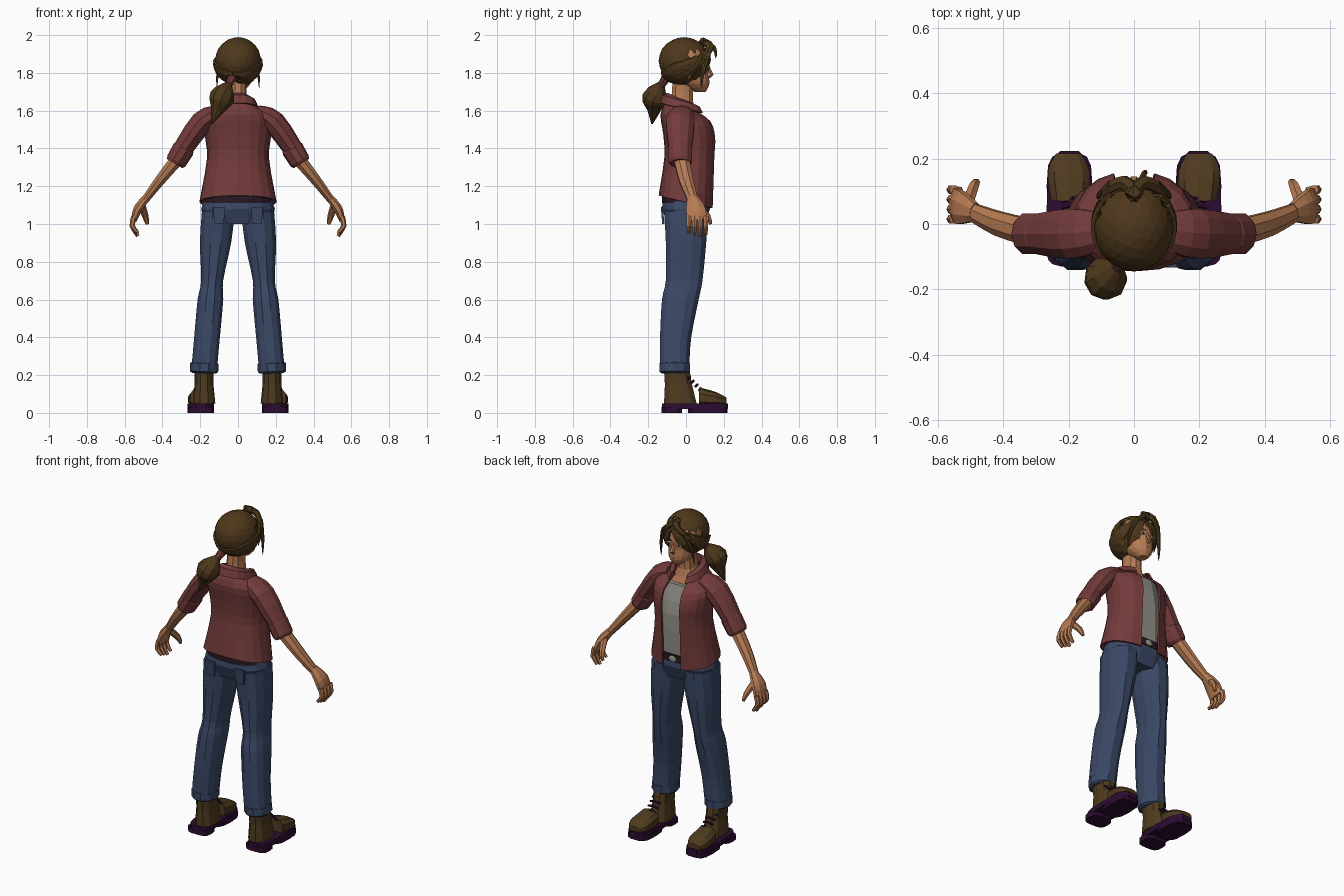
import bpy, bmesh, math
from mathutils import Vector

if "Cube" in bpy.data.objects:
    bpy.data.objects.remove(bpy.data.objects["Cube"])


def material(name, *srgb):
    mat = bpy.data.materials.new(name)
    mat.use_nodes = True
    colour = [channel ** 2.2 for channel in srgb] + [1]
    mat.diffuse_color = colour
    mat.node_tree.nodes["Principled BSDF"].inputs["Base Color"].default_value = colour
    return mat


skin = material("skin", .71, .48, .33)
hair = material("brown hair", .31, .23, .13)
shirt = material("maroon shirt", .45, .24, .24)
denim = material("blue denim", .24, .29, .4)
leather = material("brown leather", .31, .24, .14)
rubber = material("dark purple rubber", .19, .08, .21)
cotton = material("grey cotton", .58, .57, .54)
belt = material("dark belt", .17, .12, .16)
eye_white = material("eye white", .8, .76, .72)
lip = material("lips", .59, .33, .27)


def finish(name, bm, mat):
    bmesh.ops.recalc_face_normals(bm, faces=bm.faces)
    mesh = bpy.data.meshes.new(name)
    bm.to_mesh(mesh)
    bm.free()
    mesh.materials.append(mat)
    part = bpy.data.objects.new(name, mesh)
    bpy.context.collection.objects.link(part)
    return part


def loft(name, rings, mat, closed=True):
    """Skin a list of point rings with quads, capping closed ones."""
    bm = bmesh.new()
    loops = [[bm.verts.new(point) for point in ring] for ring in rings]
    count = len(loops[0])
    for low, high in zip(loops, loops[1:]):
        for i in range(count if closed else count - 1):
            j = (i + 1) % count
            bm.faces.new((low[i], low[j], high[j], high[i]))
    if closed:
        bm.faces.new(loops[0])
        bm.faces.new(loops[-1])
    return finish(name, bm, mat)


def smooth(rows, steps=3):
    """Pass a spline through a few key rows."""
    result = []
    last = len(rows) - 1
    for i in range(last):
        keys = [rows[min(max(i + k, 0), last)] for k in (-1, 0, 1, 2)]
        for step in range(steps):
            t = step / steps
            result.append([b + t / 2 * (c - a + t * (2 * a - 5 * b + 4 * c - d + t * (3 * (b - c) + d - a)))
                           for a, b, c, d in zip(*keys)])
    return result + [list(rows[last])]


def power(value, exponent):
    return math.copysign(abs(value) ** exponent, value)


def tube(name, rows, mat, sides=8, ref=(0, 1, 0), side=1, axis=None, square=1):
    """Rows of x, y, z, radius along ref and, if not round, radius across it."""
    centres = [Vector((row[0] * side, row[1], row[2])) for row in rows]
    rings = []
    for i, (row, centre) in enumerate(zip(rows, centres)):
        ahead, behind = centres[min(i + 1, len(rows) - 1)], centres[max(i - 1, 0)]
        tangent = Vector(axis) if axis else (ahead - behind).normalized()
        along = (Vector(ref) - tangent * tangent.dot(Vector(ref))).normalized()
        across = tangent.cross(along)
        turns = [math.tau * (k + .5) / sides for k in range(sides)]
        rings.append([centre + along * row[3] * power(math.cos(turn), square)
                      + across * row[-1] * power(math.sin(turn), square) for turn in turns])
    return loft(name, rings, mat)


def stack(name, rows, mat, sides=12, side=1, x=0, lean=0, square=.85):
    """Level slices given as height, half width, centre y, half depth."""
    slices = [(x + lean * z, y, z, depth, width) for z, width, y, depth in rows]
    return tube(name, slices, mat, sides, side=side, axis=(0, 0, 1), square=square)


def open_cloth(name, rows, mat, opening, sides=19):
    """Level slices parted at the front, whose edges hang lower at hem and neck."""
    rings = []
    for z, width, y, depth in rows:
        gap = math.asin(opening / width)
        drop = abs(z - 1.42) / 4
        ring = []
        for k in range(sides):
            turn = gap + 2 * (math.pi - gap) * k / (sides - 1)
            front = math.cos(turn)
            ring.append((width * power(math.sin(turn), .85), y + depth * power(front, .85),
                         z - drop * (front + 1) / 2))
        rings.append(ring)
    part = loft(name, rings, mat, closed=False)
    thickness = part.modifiers.new("thickness", "SOLIDIFY")
    thickness.thickness, thickness.offset = .01, 0


def band(name, start, end, mat, side):
    """A rolled cuff with rounded lips."""
    rows = []
    for t, scale in ((0, .85), (.15, 1), (.85, 1), (1, .85)):
        row = [a + (b - a) * t for a, b in zip(start, end)]
        rows.append(row[:3] + [radius * scale for radius in row[3:]])
    tube(name, rows, mat, 10, side=side)


def blob(name, centre, size, mat, side=1, detail=2, cut=None):
    bm = bmesh.new()
    bmesh.ops.create_icosphere(bm, subdivisions=detail, radius=1)
    middle = Vector((centre[0] * side, centre[1], centre[2]))
    for vert in bm.verts:
        vert.co = middle + vert.co * Vector(size)
    if cut:
        unwanted = [face for face in bm.faces if cut(face.calc_center_median())]
        bmesh.ops.delete(bm, geom=unwanted, context="FACES")
    finish(name, bm, mat)


def strand(name, points, width, side=1):
    """A loose lock that tapers to its tip."""
    path = smooth(points)
    last = len(path) - 1
    rows = [(*point, width * (1.05 - (i / last) ** 2), width * (.7 - .65 * (i / last) ** 2))
            for i, point in enumerate(path)]
    tube(name, rows, hair, 6, side=side)


# Torso, open shirt and folded collar
stack("undershirt", smooth([(1.1, .165, .01, .11), (1.4, .14, .02, .11), (1.57, .14, -.01, .1)]), cotton)
stack("neck", smooth([(1.54, .12, 0, .08), (1.65, .05, -.02, .06), (1.8, .05, -.01, .06)]), skin, 10)
open_cloth("shirt_body", smooth([(1.15, .2, 0, .14), (1.35, .16, .02, .13), (1.47, .17, .02, .135),
                                 (1.58, .17, 0, .13), (1.65, .075, -.02, .08)]), shirt, .05)
open_cloth("shirt_collar", [(z, .07 + out, -.02, .08 + out) for z, out in
                            ((1.65, 0), (1.69, 0), (1.68, .02), (1.64, .035))], shirt, .045, 15)

# Hips, belt and buckle
stack("hips", [(1.18, .165, 0, .12), (1.08, .195, 0, .13), (1, .18, 0, .1)], denim, 14)
stack("belt", [(1.11, .185, 0, .13), (1.155, .175, 0, .13)], belt, 14)
blob("belt_buckle", (0, .13, 1.13), (.025, .008, .02), cotton)

for side, tag in ((1, "left_"), (-1, "right_")):
    # Trouser leg, back pocket and rolled hem
    stack(tag + "leg", smooth([(1.07, .09, 0, .12), (.9, .085, 0, .11), (.7, .06, -.01, .1), (.6, .07, -.03, .1),
                               (.4, .07, -.055, .085), (.25, .07, -.06, .08)]), denim, 12, side, .2, -.09)
    band(tag + "jean_cuff", (.18, -.06, .21, .085, .075), (.178, -.06, .27, .085, .075), denim, side)
    tube(tag + "back_pocket", [(.1, -.128, 1.09, .008, .045), (.1, -.12, 1, .008, .035)], denim, 4, side=side)

    # Boot with laces and a stepped sole
    stack(tag + "boot_shaft", [(.05, .06, -.03, .09), (.15, .05, -.04, .075), (.24, .05, -.05, .07)],
          leather, 10, side, .18)
    tube(tag + "boot_foot", smooth([(.19, -.05, .07, .055), (.195, .07, .08, .06, .055),
                                    (.2, .16, .07, .066, .04), (.2, .215, .06, .04, .02)][1:]),
         leather, 10, (1, 0, 0), side, (0, 1, 0), .8)
    for name, bottom, back, front in (("sole", .02, -.13, .225), ("heel", 0, -.13, -.02), ("tread", 0, .01, .22)):
        stack(tag + "boot_" + name, [(z, .07, (back + front) / 2, (front - back) / 2)
                                     for z in (bottom, bottom + .03)], rubber, 14, side, .197, 0, .6)
    for i in range(4):
        y, z = .08 - .02 * i, .13 + .02 * i
        tube(tag + "boot_lace", [(.155, y - .01, z - .01, .007), (.187, y, z, .007), (.22, y - .01, z - .01, .007)],
             rubber, 5, side=side)

    # Sleeve and rolled cuff
    tube(tag + "sleeve", smooth([(.1, -.02, 1.59, .06, .04), (.19, -.03, 1.54, .08, .06),
                                 (.31, -.03, 1.37, .06, .05)]), shirt, 10, side=side)
    band(tag + "sleeve_cuff", (.28, -.03, 1.41, .065, .06), (.335, -.03, 1.32, .065, .055), shirt, side)

    # Forearm and hand
    tube(tag + "forearm", smooth([(.3, -.03, 1.37, .045, .04), (.41, 0, 1.235, .04, .03),
                                  (.49, .035, 1.13, .03, .022)]), skin, side=side)
    tube(tag + "palm", smooth([(.485, .035, 1.14, .03, .022), (.53, .05, 1.08, .055, .025),
                               (.55, .06, 1.02, .055, .016)]), skin, side=side)
    for i in range(4):
        y = .015 + .03 * i
        tube(tag + "finger", smooth([(.55, y, 1.04, .015), (.56, y, .99, .014),
                                     (.53, y, .935 + abs(i - 2) / 100, .009)], 2), skin, 6, side=side)
    tube(tag + "thumb", smooth([(.51, .06, 1.1, .02), (.49, .115, 1.04, .017), (.48, .13, 1, .009)], 2),
         skin, 6, side=side)

    # Eye, brow and ear
    blob(tag + "eye", (.035, .114, 1.83), (.018, .009, .009), eye_white, side)
    blob(tag + "iris", (.034, .12, 1.83), (.007, .005, .007), hair, side)
    tube(tag + "eyebrow", [(.014, .12, 1.85, .007, .004), (.04, .112, 1.86, .007, .005), (.065, .095, 1.85, .006, .003)],
         hair, 4, side=side)
    blob(tag + "ear", (.09, .015, 1.8), (.016, .02, .035), skin, side, 1)

    # Parted fringe and temple strand
    strand("fringe", [(-.01, .08, 1.97), (.03, .128, 1.94), (.09, .095, 1.88), (.11, .04, 1.79)], .024, side)
    strand("temple_strand", [(.07, .12, 1.91), (.105, .09, 1.81), (.112, .08, 1.72)], .015, side)

# Head, nose and mouth
stack("head", smooth([(1.7, .026, .075, .03), (1.74, .064, .05, .075), (1.8, .083, .015, .107),
                      (1.88, .09, .01, .11), (1.95, .06, 0, .06)]), skin, 14, square=1)
tube("nose", [(0, .115, 1.84, .008), (0, .135, 1.79, .012, .016), (0, .12, 1.775, .008)], skin, 6)
blob("mouth", (0, .116, 1.75), (.025, .009, .007), lip)

# Hair cap, cut away around the face and neck
centre, size = Vector((0, -.01, 1.864)), Vector((.122, .135, .125))
blob("hair_cap", centre, size, hair, detail=3,
     cut=lambda spot: spot.y > .02 and spot.z < 1.91 or spot.y > -.04 and spot.z < 1.8)

# Combed locks sweep over the cap to the ponytail root
root = Vector((-.2, -.8, -.55)).normalized()
for k in range(-5, 6):
    turn = k * .31 + .05
    start = Vector((math.sin(turn), math.cos(turn), .5 - abs(k) * .13)).normalized()
    path = []
    for j in range(8):
        spot = centre + start.slerp(root, j / 7) * size
        path.append((*spot, .015 + .025 * math.sin(math.pi * min(j / 7 + .1, 1)), .012))
    tube("hair_lock", path, hair, 6, start.cross(root))
strand("forehead_tuft", [(.01, .09, 1.965), (.03, .15, 1.93), (.04, .158, 1.875)], .016)

# Ponytail with its tie
tube("hair_tie", [(-.03, -.105, 1.775, .025), (-.05, -.13, 1.735, .02), (-.06, -.14, 1.715, .023)], shirt)
tube("ponytail", smooth([(-.05, -.13, 1.74, .02), (-.085, -.165, 1.67, .068), (-.11, -.17, 1.6, .035),
                         (-.14, -.18, 1.53, .004)]), hair, 9)
